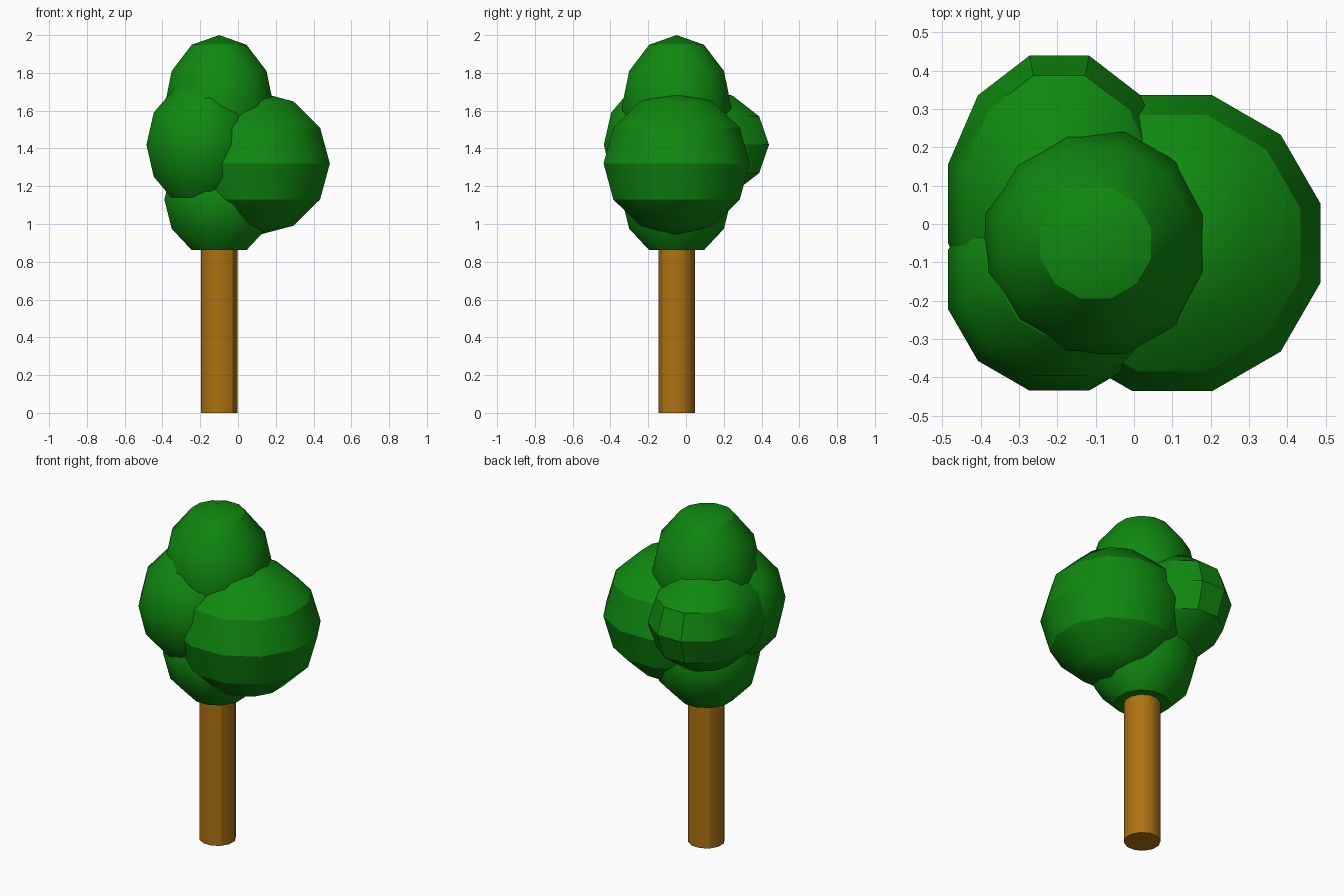
import bpy
import math

cube = bpy.data.objects.get("Cube")
if cube:
    bpy.data.objects.remove(cube, do_unlink=True)


def make_material(name, color):
    mat = bpy.data.materials.new(name)
    mat.use_nodes = True
    mat.diffuse_color = color
    mat.node_tree.nodes["Principled BSDF"].inputs["Base Color"].default_value = color
    return mat


leaf_green = make_material("leaf green", (0.005, 0.25, 0.005, 1))
bark_brown = make_material("bark brown", (0.42, 0.17, 0.006, 1))

SIDES = 12
TURN = math.radians(180 / SIDES)  # flat sides face along the axes


def finish(name, mat):
    obj = bpy.context.object
    obj.name = name
    obj.data.materials.append(mat)
    bpy.ops.object.transform_apply(location=False, rotation=True, scale=True)
    bpy.ops.object.shade_smooth_by_angle(angle=math.radians(30))
    return obj


def leaf_ball(name, center, radii):
    bpy.ops.mesh.primitive_uv_sphere_add(segments=SIDES, ring_count=6, radius=1)
    obj = bpy.context.object
    obj.rotation_euler.z = TURN
    bpy.ops.object.transform_apply(location=False, rotation=True, scale=False)
    obj.location = center
    obj.scale = radii
    return finish(name, leaf_green)


# Trunk
bpy.ops.mesh.primitive_cylinder_add(vertices=SIDES, radius=0.1, depth=0.95,
                                    location=(-0.1, -0.05, 0.475),
                                    rotation=(0, 0, TURN))
finish("trunk", bark_brown)

# Foliage
leaf_ball("top_foliage", (-0.1, -0.05, 1.62), (0.3, 0.3, 0.38))
leaf_ball("left_foliage", (0.1, -0.05, 1.32), (0.4, 0.4, 0.38))
leaf_ball("front_right_foliage", (-0.195, -0.145, 1.42), (0.3, 0.3, 0.34))
leaf_ball("back_right_foliage", (-0.195, 0.053, 1.42), (0.3, 0.4, 0.3))
lower = leaf_ball("lower_foliage", (-0.1, -0.05, 1.13), (0.3, 0.3, 0.31))

# Flat underside where the trunk enters the foliage
pole = min(lower.data.vertices, key=lambda v: v.co.z)
pole.co.z = -0.31 * math.cos(math.radians(30))
